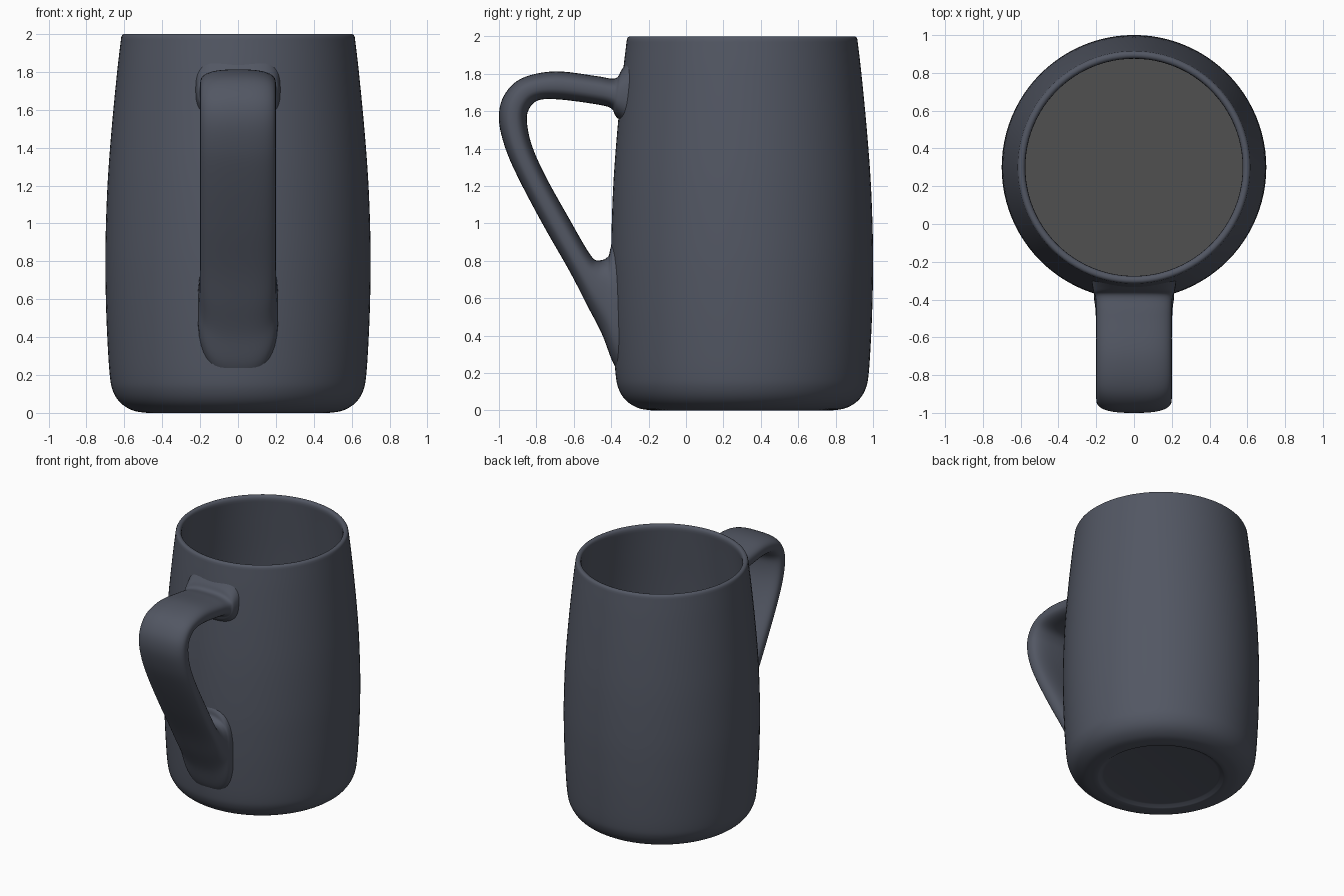
import bpy, bmesh, math
from mathutils import Vector

if "Cube" in bpy.data.objects:
    bpy.data.objects.remove(bpy.data.objects["Cube"])

CY = 0.3  # body axis


def material(name, rgba):
    m = bpy.data.materials.new(name)
    m.diffuse_color = rgba
    m.use_nodes = True
    m.node_tree.nodes["Principled BSDF"].inputs["Base Color"].default_value = m.diffuse_color
    return m


def smooth_path(pts, n=6):
    """Catmull-Rom through tuples of any length."""
    p = [pts[0]] + list(pts) + [pts[-1]]
    out = []
    for i in range(1, len(p) - 2):
        for k in range(n):
            t = k / n
            out.append(tuple(0.5 * (2 * b + (c - a) * t + (2 * a - 5 * b + 4 * c - d) * t * t
                                    + (3 * b - a - 3 * c + d) * t ** 3)
                             for a, b, c, d in zip(p[i - 1], p[i], p[i + 1], p[i + 2])))
    return out + [tuple(pts[-1])]


def finish(name, bm, mat):
    bmesh.ops.recalc_face_normals(bm, faces=bm.faces)
    me = bpy.data.meshes.new(name)
    bm.to_mesh(me)
    bm.free()
    ob = bpy.data.objects.new(name, me)
    bpy.context.collection.objects.link(ob)
    me.materials.append(mat)
    bpy.ops.object.select_all(action='DESELECT')
    ob.select_set(True)
    bpy.context.view_layer.objects.active = ob
    bpy.ops.object.shade_smooth_by_angle(angle=math.radians(50))
    return ob


def loft(bm, rings):
    vs = [[bm.verts.new(v) for v in r] for r in rings]
    for a, b in zip(vs, vs[1:]):
        for i in range(len(a)):
            j = (i + 1) % len(a)
            bm.faces.new((a[i], a[j], b[j], b[i]))
    bm.faces.new(vs[0])
    bm.faces.new(vs[-1])


def circle(r, z, n=96):
    return [(r * math.cos(2 * math.pi * i / n), CY + r * math.sin(2 * math.pi * i / n), z)
            for i in range(n)]


glaze = material("slate_glaze", (0.085, 0.095, 0.125, 1))
clear = material("clear_liquid", (0.08, 0.08, 0.08, 0.4))

# mug body: foot recess, outer wall, rim, inner wall and floor
outer = smooth_path([(0.48, 0), (0.555, 0.013), (0.62, 0.053), (0.66, 0.115), (0.677, 0.2),
                     (0.69, 0.4), (0.698, 0.62), (0.7, 0.87), (0.689, 1.2), (0.667, 1.5),
                     (0.638, 1.8), (0.618, 1.97)])
foot = [(0.41, 0.02), (0.425, 0.018), (0.445, 0.003), (0.455, 0)]
rim = [(0.616, 1.985), (0.611, 1.995), (0.603, 2), (0.592, 2), (0.583, 1.996), (0.577, 1.986)]
inner = smooth_path([(0.575, 1.97), (0.593, 1.8), (0.622, 1.5), (0.644, 1.2), (0.655, 0.87),
                     (0.645, 0.4), (0.62, 0.2), (0.56, 0.1), (0.45, 0.07)])
bm = bmesh.new()
loft(bm, [circle(r, z) for r, z in foot + outer + rim + inner])
finish("mug_body", bm, glaze)


def wall_radius(z):
    for (r0, z0), (r1, z1) in zip(outer, outer[1:]):
        if z0 <= z <= z1:
            return r0 + (r1 - r0) * (z - z0) / (z1 - z0)
    return 0.6


# handle: stations of outer (y, z), inner (y, z) and half width, flared at both joints
stations = smooth_path([
    (-0.30, 1.89, -0.30, 1.51, 0.225),
    (-0.345, 1.82, -0.373, 1.57, 0.215),
    (-0.38, 1.775, -0.40, 1.615, 0.204),
    (-0.48, 1.788, -0.48, 1.637, 0.2),
    (-0.70, 1.813, -0.68, 1.663, 0.2),
    (-0.88, 1.775, -0.79, 1.658, 0.2),
    (-0.975, 1.68, -0.84, 1.61, 0.2),
    (-1.0, 1.555, -0.85, 1.54, 0.2),
    (-0.965, 1.40, -0.825, 1.42, 0.2),
    (-0.89, 1.23, -0.755, 1.26, 0.2),
    (-0.76, 0.985, -0.63, 1.035, 0.2),
    (-0.62, 0.74, -0.51, 0.83, 0.2),
    (-0.53, 0.565, -0.46, 0.803, 0.202),
    (-0.45, 0.41, -0.415, 0.825, 0.206),
    (-0.385, 0.245, -0.398, 0.88, 0.212),
    (-0.31, 0.15, -0.33, 0.95, 0.212)])


def section(yo, zo, yi, zi, w, n=40):
    mid = Vector((0, (yo + yi) / 2, (zo + zi) / 2))
    half = Vector((0, (yo - yi) / 2, (zo - zi) / 2))
    ring = []
    for i in range(n):
        c, s = math.cos(2 * math.pi * i / n), math.sin(2 * math.pi * i / n)
        v = mid + half * math.copysign(abs(s) ** 0.74, s)
        v.x = w * math.copysign(abs(c) ** 0.74, c)
        # keep the roots inside the wall thickness
        r = wall_radius(v.z) - 0.015
        v.y = min(v.y, CY - math.sqrt(r * r - v.x * v.x))
        ring.append(v)
    return ring


bm = bmesh.new()
loft(bm, [section(*s) for s in stations])
finish("handle", bm, glaze)

# liquid surface inside the mug
bm = bmesh.new()
bm.faces.new([bm.verts.new(v) for v in circle(0.64, 1.3)])
finish("liquid_surface", bm, clear)
